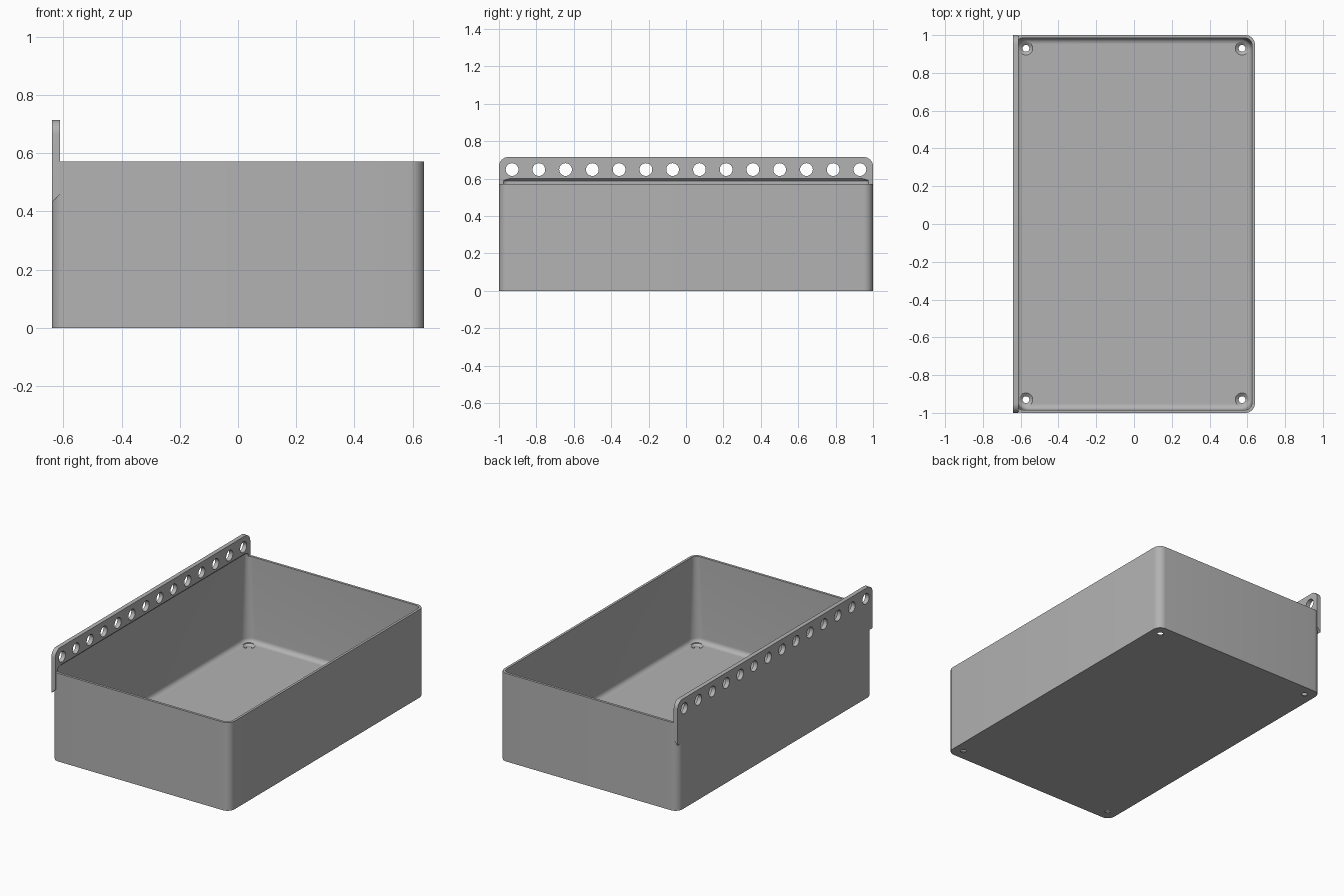
import bpy, bmesh, math

cube = bpy.data.objects.get("Cube")
if cube:
    bpy.data.objects.remove(cube, do_unlink=True)

HX, HY, TOP = 0.64, 1.0, 0.572          # tray half sizes and wall height
WALL, FLOOR, FILLET = 0.016, 0.018, 0.03

grey = bpy.data.materials.new("Grey plastic")
grey.use_nodes = True
COLOUR = (0.45, 0.45, 0.45, 1)
grey.diffuse_color = COLOUR
grey.node_tree.nodes["Principled BSDF"].inputs["Base Color"].default_value = COLOUR


def rounded_rect(hx, hy, r, z, steps=8):
    """Points of a rounded rectangle at height z."""
    pts = []
    for i, (sx, sy) in enumerate([(1, 1), (-1, 1), (-1, -1), (1, -1)]):
        for s in range(steps + 1):
            a = math.pi / 2 * (i + s / steps)
            pts.append((sx * (hx - r) + r * math.cos(a),
                        sy * (hy - r) + r * math.sin(a), z))
    return pts


def circle(x, y, z, r, n=32):
    return [(x + r * math.cos(2 * math.pi * i / n),
             y + r * math.sin(2 * math.pi * i / n), z) for i in range(n)]


def loft(name, stacks):
    """Closed solids, each skinned through a stack of equal rings."""
    bm = bmesh.new()
    for rings in stacks:
        loops = [[bm.verts.new(p) for p in ring] for ring in rings]
        for a, b in zip(loops, loops[1:]):
            for i in range(len(a)):
                j = (i + 1) % len(a)
                bm.faces.new((a[i], a[j], b[j], b[i]))
        bm.faces.new(loops[0][::-1])
        bm.faces.new(loops[-1])
    bmesh.ops.recalc_face_normals(bm, faces=bm.faces)
    mesh = bpy.data.meshes.new(name)
    bm.to_mesh(mesh)
    bm.free()
    mesh.materials.append(grey)
    ob = bpy.data.objects.new(name, mesh)
    bpy.context.collection.objects.link(ob)
    return ob


def combine(target, tool, operation):
    mod = target.modifiers.new(operation.title(), "BOOLEAN")
    mod.operation, mod.solver, mod.object = operation, "EXACT", tool
    bpy.context.view_layer.objects.active = target
    bpy.ops.object.modifier_apply(modifier=mod.name)
    bpy.data.objects.remove(tool, do_unlink=True)


# Outer block with rounded upright corners
tray = loft("tray", [[rounded_rect(HX, HY, 0.05, z) for z in (0, TOP)]])

# Hanging rail: rounded upper corners, bottom edge sloped into the wall
X_OUT, X_IN, RAIL_LOW, RAIL_TOP, R = -0.64, -0.612, 0.432, 0.715, 0.05
outline = [(-HY, RAIL_LOW), (HY, RAIL_LOW)]
for side in (1, -1):
    arc = [(side * (HY - R + R * math.cos(a)), RAIL_TOP - R + R * math.sin(a))
           for a in [math.pi / 16 * i for i in range(9)]]
    outline += arc if side == 1 else arc[::-1]
outer = [(X_OUT, y, z) for y, z in outline]
inner = [(X_IN, y, z + (X_IN - X_OUT if z == RAIL_LOW else 0)) for y, z in outline]
combine(tray, loft("rail", [[outer, inner]]), "UNION")

# Cavity: filleted floor edge, sloped roof where it undercuts the rail
rings = []
for i in range(9):
    a = math.pi / 2 * i / 8
    inset = WALL + FILLET * (1 - math.sin(a))
    rings.append(rounded_rect(HX - inset, HY - inset, WALL + 0.034 - inset + FILLET,
                              FLOOR + FILLET * (1 - math.cos(a))))
for z, extra in ((0.588, 0), (0.606, 0.018)):
    rings.append(rounded_rect(HX - WALL - extra, HY - WALL - extra, 0.034, z))
combine(tray, loft("cavity", [rings]), "DIFFERENCE")

# Countersunk screw holes in the floor corners
screws = []
for x in (-0.572, 0.572):
    for y in (-0.93, 0.93):
        screws.append([circle(x, y, z, r) for z, r in
                       ((-0.02, 0.018), (0.004, 0.018), (FLOOR, 0.036), (0.05, 0.036))])
combine(tray, loft("screw_holes", screws), "DIFFERENCE")

# Row of fourteen round holes along the rail
COUNT, SPAN = 14, 0.93
holes = []
for i in range(COUNT):
    y = -SPAN + 2 * SPAN * i / (COUNT - 1)
    holes.append([[(x, y + v, 0.648 + u) for u, v, _ in circle(0, 0, 0, 0.034)]
                  for x in (-0.7, -0.58)])
combine(tray, loft("rail_holes", holes), "DIFFERENCE")

# Smooth rounded surfaces, keep edges crisp
bpy.ops.object.select_all(action="DESELECT")
tray.select_set(True)
bpy.context.view_layer.objects.active = tray
bpy.ops.object.shade_smooth_by_angle(angle=math.radians(30))
